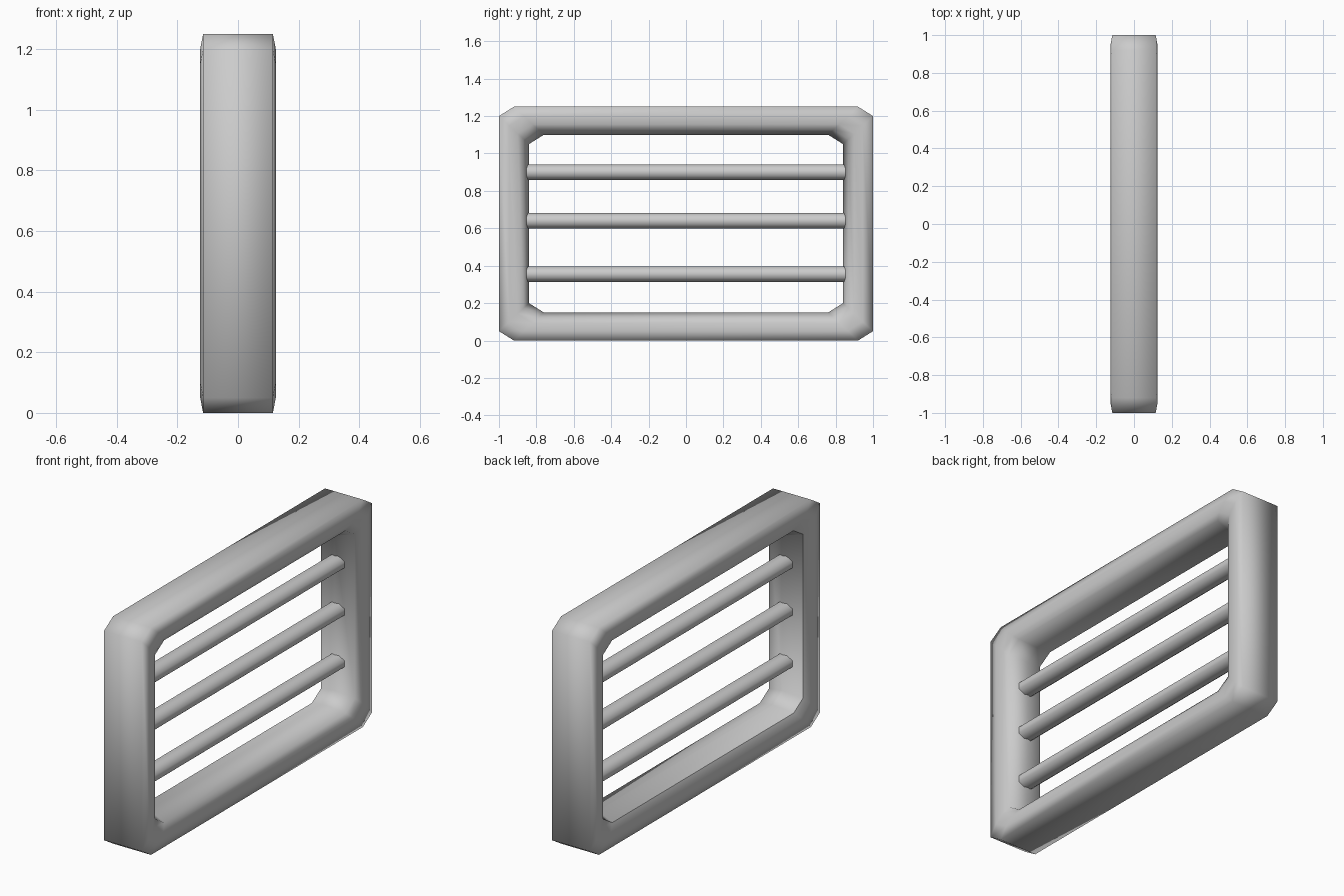
import bpy, bmesh, math

if "Cube" in bpy.data.objects:
    bpy.data.objects.remove(bpy.data.objects["Cube"])


def finish(bm, name):
    bmesh.ops.recalc_face_normals(bm, faces=bm.faces)
    mesh = bpy.data.meshes.new(name)
    bm.to_mesh(mesh)
    bm.free()
    obj = bpy.data.objects.new(name, mesh)
    bpy.context.collection.objects.link(obj)
    return obj


def ring(bm, x, inset):
    # Rectangle with clipped corners in the y-z plane
    y, z = 1 - inset, 0.625 - inset * 0.9375
    cy, cz = 0.08, 0.05
    pts = [(y, z - cz), (y - cy, z), (cy - y, z), (-y, z - cz),
           (-y, cz - z), (cy - y, -z), (y - cy, -z), (y, cz - z)]
    return [bm.verts.new((x, a, 0.625 + b)) for a, b in pts]


# Frame: closed section (x, inset from the outside) lofted round the rectangle
section = [(-0.115, 0), (0.115, 0), (0.125, 0.055), (0.12, 0.10),
           (0.103, 0.132), (0, 0.16), (-0.103, 0.132), (-0.12, 0.10), (-0.125, 0.055)]
bm = bmesh.new()
rings = [ring(bm, x, d) for x, d in section]
for i, a in enumerate(rings):
    b = rings[(i + 1) % len(rings)]
    for j in range(8):
        k = (j + 1) % 8
        bm.faces.new((a[j], a[k], b[k], b[j]))
for f in bm.faces:
    f.smooth = True
# Crisp inner rim on the back face
back_rim = set(rings[6])
for e in bm.edges:
    if e.verts[0] in back_rim and e.verts[1] in back_rim:
        e.smooth = False
finish(bm, "frame")

# Three eight-sided cross bars
for n, z in enumerate((0.355, 0.64, 0.90)):
    bm = bmesh.new()
    loops = []
    for y in (-0.855, 0.855):
        loop = []
        for k in range(8):
            t = math.radians(22.5 + 45 * k)
            r = 1 / math.cos(math.radians(22.5))
            loop.append(bm.verts.new((0.05 * r * math.cos(t), y, z + 0.041 * r * math.sin(t))))
        loops.append(loop)
    for k in range(8):
        m = (k + 1) % 8
        bm.faces.new((loops[0][k], loops[0][m], loops[1][m], loops[1][k])).smooth = True
    for loop in loops:
        cap = bm.faces.new(loop)
        for e in cap.edges:
            e.smooth = False
    finish(bm, f"cross_bar_{n + 1}")
